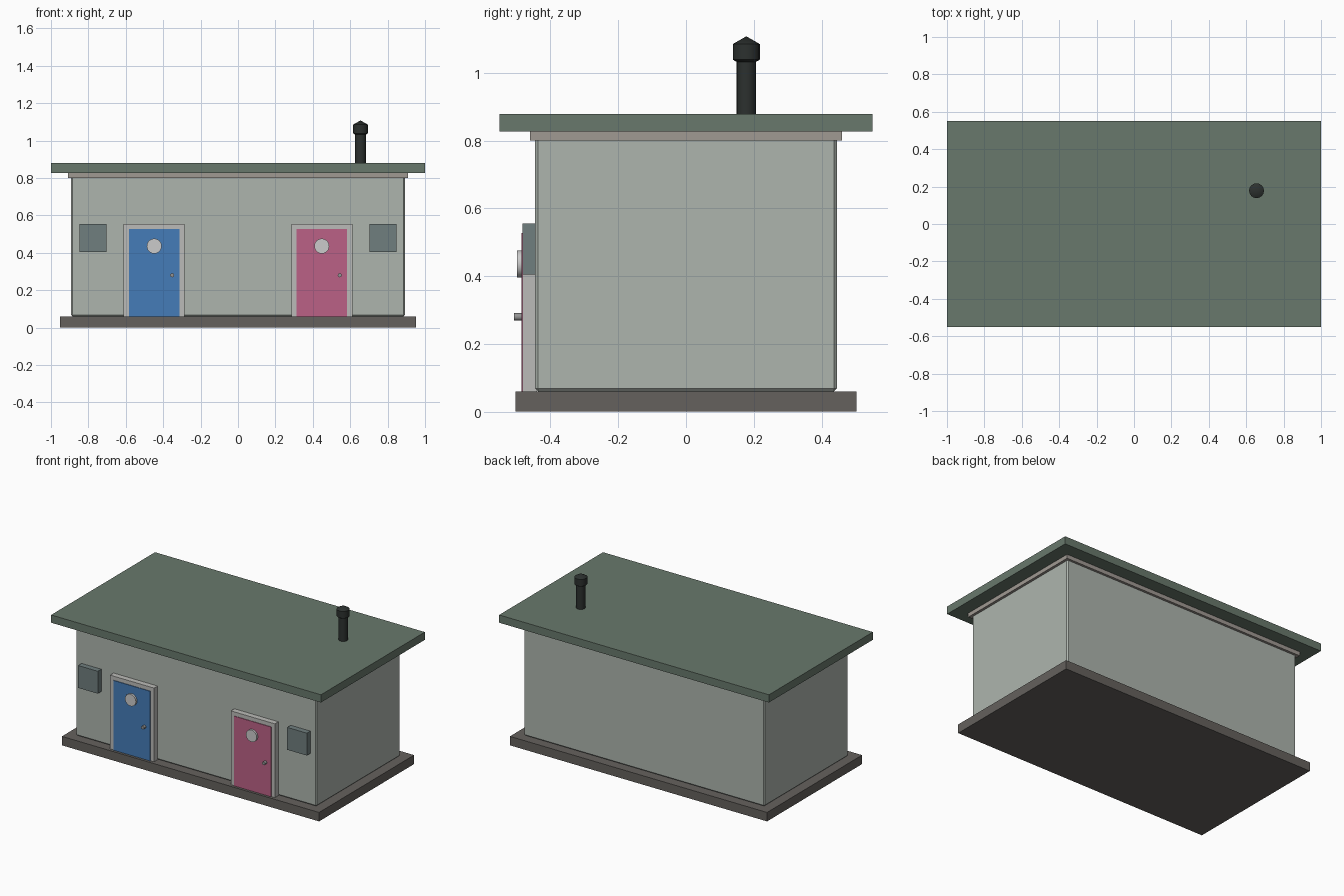
import bpy, math

if "Cube" in bpy.data.objects:
    bpy.data.objects.remove(bpy.data.objects["Cube"])


def material(name, rgb):
    m = bpy.data.materials.new(name)
    m.diffuse_color = (*rgb, 1)
    m.use_nodes = True
    m.node_tree.nodes["Principled BSDF"].inputs["Base Color"].default_value = m.diffuse_color
    return m


WALL = material("wall_paint", (0.42, 0.46, 0.42))
ROOF = material("roof_green", (0.14, 0.19, 0.15))
BASE = material("base_concrete", (0.13, 0.12, 0.11))
TRIM = material("trim_taupe", (0.35, 0.32, 0.29))
FRAME = material("frame_grey", (0.5, 0.5, 0.48))
GLASS = material("window_slate", (0.16, 0.21, 0.21))
PORT = material("porthole_pale", (0.6, 0.6, 0.6))
BLUE = material("door_blue", (0.06, 0.2, 0.48))
PINK = material("door_pink", (0.5, 0.12, 0.24))
METAL = material("handle_metal", (0.3, 0.3, 0.3))
BLACK = material("vent_black", (0.025, 0.03, 0.028))


def box(name, x, y, z, mat, bevel=0):
    """Box from (min, max) ranges."""
    mid = [(a + b) / 2 for a, b in (x, y, z)]
    bpy.ops.mesh.primitive_cube_add(size=1, location=mid)
    ob = bpy.context.object
    ob.name = name
    ob.scale = [b - a for a, b in (x, y, z)]
    bpy.ops.object.transform_apply(location=False, rotation=False, scale=True)
    ob.data.materials.append(mat)
    if bevel:
        mod = ob.modifiers.new("bevel", 'BEVEL')
        mod.width, mod.segments = bevel, 1
    return ob


def cylinder(name, loc, radius, depth, mat, facing_front=False, sides=16):
    bpy.ops.mesh.primitive_cylinder_add(
        vertices=sides, radius=radius, depth=depth, location=loc,
        rotation=(math.pi / 2 if facing_front else 0, 0, 0))
    ob = bpy.context.object
    ob.name = name
    ob.data.materials.append(mat)
    bpy.ops.object.shade_smooth_by_angle(angle=math.radians(35))
    return ob


# Main building slabs
box("base_slab", (-0.953, 0.953), (-0.503, 0.503), (0, 0.06), BASE)
box("walls", (-0.893, 0.893), (-0.445, 0.445), (0.06, 0.81), WALL, 0.008)
box("eave_trim", (-0.91, 0.91), (-0.461, 0.461), (0.80, 0.828), TRIM)
box("roof", (-1, 1), (-0.55, 0.55), (0.827, 0.879), ROOF)

# Doors, portholes, handles and wall windows
for side, x, colour in (("left", -0.448, BLUE), ("right", 0.448, PINK)):
    box(side + "_door_frame", (x - 0.163, x + 0.163), (-0.482, -0.44), (0.06, 0.554), FRAME)
    box(side + "_door", (x - 0.136, x + 0.136), (-0.486, -0.45), (0.06, 0.527), colour)
    cylinder(side + "_porthole", (x, -0.488, 0.436), 0.04, 0.022, PORT, True, 24)
    cylinder(side + "_handle", (x + 0.096, -0.493, 0.28), 0.011, 0.028, METAL, True, 12)
    w = math.copysign(0.775, x)
    box(side + "_window", (w - 0.073, w + 0.073), (-0.482, -0.44), (0.405, 0.555), GLASS)

# Roof vent pipe with low-poly rounded cap
cylinder("vent_pipe", (0.655, 0.178, 0.95), 0.029, 0.18, BLACK)
bpy.ops.mesh.primitive_uv_sphere_add(segments=16, ring_count=3, radius=0.046,
                                     location=(0.655, 0.178, 1.062))
cap = bpy.context.object
cap.name = "vent_cap"
cap.data.materials.append(BLACK)
bpy.ops.object.shade_smooth_by_angle(angle=math.radians(35))
